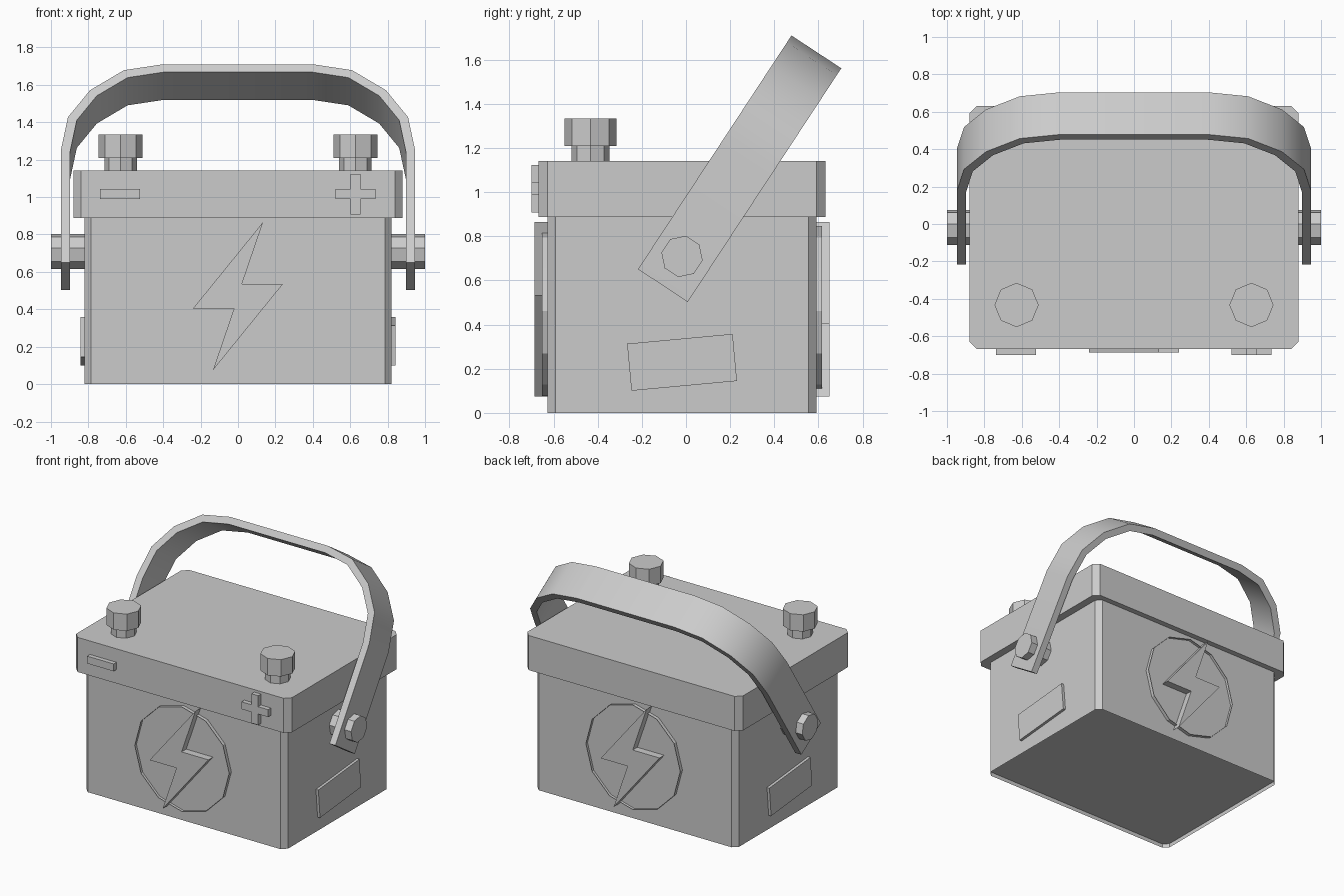
import bpy, bmesh
from math import radians, sin, cos, pi
from mathutils import Matrix, Vector

if "Cube" in bpy.data.objects:
    bpy.data.objects.remove(bpy.data.objects["Cube"])

CY = -0.018                      # centre of the case in y
HD = 0.609                       # half depth of the body
HW = 0.822                       # half width of the body
T = Matrix.Translation
UPRIGHT = Matrix.Rotation(pi / 2, 4, 'X')   # drawing plane faces -y


def prism(name, pts, depth, mat, start=0.0, inset=None):
    """Extrude a 2D outline along local z; inset=(width, sink) recesses the end."""
    bm = bmesh.new()
    lo = [bm.verts.new((x, y, start)) for x, y in pts]
    hi = [bm.verts.new((x, y, start + depth)) for x, y in pts]
    n = len(pts)
    bm.faces.new(lo[::-1])
    end = bm.faces.new(hi)
    for i in range(n):
        j = (i + 1) % n
        bm.faces.new((lo[i], lo[j], hi[j], hi[i]))
    if inset:
        bmesh.ops.inset_region(bm, faces=[end], thickness=inset[0])
        new = bmesh.ops.extrude_discrete_faces(bm, faces=[end])["faces"]
        vs = list({v for f in new for v in f.verts})
        bmesh.ops.translate(bm, verts=vs, vec=(0, 0, -inset[1]))
    bmesh.ops.recalc_face_normals(bm, faces=bm.faces)
    bm.transform(mat)
    me = bpy.data.meshes.new(name)
    bm.to_mesh(me)
    bm.free()
    ob = bpy.data.objects.new(name, me)
    bpy.context.collection.objects.link(ob)
    return ob


def ngon(n, r, a0=0.0):
    return [(r * cos(a0 + 2 * pi * i / n), r * sin(a0 + 2 * pi * i / n)) for i in range(n)]


def rect(w, h, c=0.0):
    """Rectangle of half sizes w, h with optional corner cuts."""
    if not c:
        return [(-w, -h), (w, -h), (w, h), (-w, h)]
    return [(-w + c, -h), (w - c, -h), (w, -h + c), (w, h - c),
            (w - c, h), (-w + c, h), (-w, h - c), (-w, -h + c)]


def side(angle):
    """Frame of an upright wall turned round the case centre."""
    return T((0, CY, 0)) @ Matrix.Rotation(radians(angle), 4, 'Z') @ UPRIGHT


# Body (built upside down so that the recessed end is the underside) and lid
flip = T((0, CY, 0.9)) @ Matrix.Rotation(pi, 4, 'X')
prism("body", rect(HW, HD, 0.036), 0.9, flip, inset=(0.05, 0.03))
prism("lid", rect(0.88, 0.65, 0.04), 0.255, T((0, CY, 0.887)))

# Lightning emblem, front and back
half = [(0.134, 0.396), (-0.24, -0.065), (-0.021, -0.065)]
bolt = half + [(-x, -y) for x, y in half]
for name, ang in (("front", 0), ("back", 180)):
    f = side(ang) @ T((0, 0.462, HD - 0.01))
    prism(name + "_emblem_ring", ngon(12, 0.385), 0.036, f, inset=(0.047, 0.02))
    prism(name + "_emblem_bolt", bolt, 0.07, f @ T((0, 0.008, 0)))

# Slightly tilted label plates and pivot pins on both sides
TILT = radians(33.3)
for name, ang, s in (("right", 90, 1), ("left", -90, -1)):
    f = side(ang)
    prism(name + "_label", rect(0.24, 0.107), 0.03,
          f @ T((0, 0.229, HW - 0.01)) @ Matrix.Rotation(radians(5.3), 4, 'Z'))
    prism(name + "_pivot_pin", ngon(8, 0.095, s * (pi / 8 - TILT)), 0.2,
          f @ T((0, 0.709, 0.8)))

# Terminals
for name, x in (("negative", -0.628), ("positive", 0.628)):
    prism(name + "_terminal_neck", ngon(8, 0.087), 0.09, T((x, -0.433, 1.13)))
    prism(name + "_terminal_cap", ngon(8, 0.118), 0.124, T((x, -0.433, 1.21)))

# Polarity marks on the lid front
a, b = 0.108, 0.027
cross = [(-a, -b), (-b, -b), (-b, -a), (b, -a), (b, -b), (a, -b),
         (a, b), (b, b), (b, a), (-b, a), (-b, b), (-a, b)]
prism("minus_mark", rect(a, b), 0.045, side(0) @ T((-0.631, 1.016, 0.638)))
prism("plus_mark", cross, 0.045, side(0) @ T((0.628, 1.016, 0.638)))

# Handle: flat strip bent over the top and leaning back on the pivots
right = [(0.947, -0.158), (0.947, 0.559), (0.909, 0.771), (0.791, 0.943),
         (0.61, 1.071), (0.40, 1.109)]
outer = [Vector(p) for p in right + [(-x, y) for x, y in reversed(right)]]
inner = []
for i, p in enumerate(outer):
    d0 = (p - outer[i - 1]).normalized() if i else None
    d1 = (outer[i + 1] - p).normalized() if i < len(outer) - 1 else d0
    d0 = d0 or d1
    n = Vector((-d0.y - d1.y, d0.x + d1.x)).normalized()
    inner.append(p + n * 0.05 / n.dot(Vector((-d0.y, d0.x))))
frame = T((0, CY, 0.709)) @ Matrix.Rotation(-TILT, 4, 'X') @ UPRIGHT
handle = prism("handle", [tuple(p) for p in outer + inner[::-1]], 0.27, frame, start=-0.135)
bpy.ops.object.select_all(action='DESELECT')
handle.select_set(True)
bpy.context.view_layer.objects.active = handle
bpy.ops.object.shade_smooth_by_angle(angle=radians(35))
